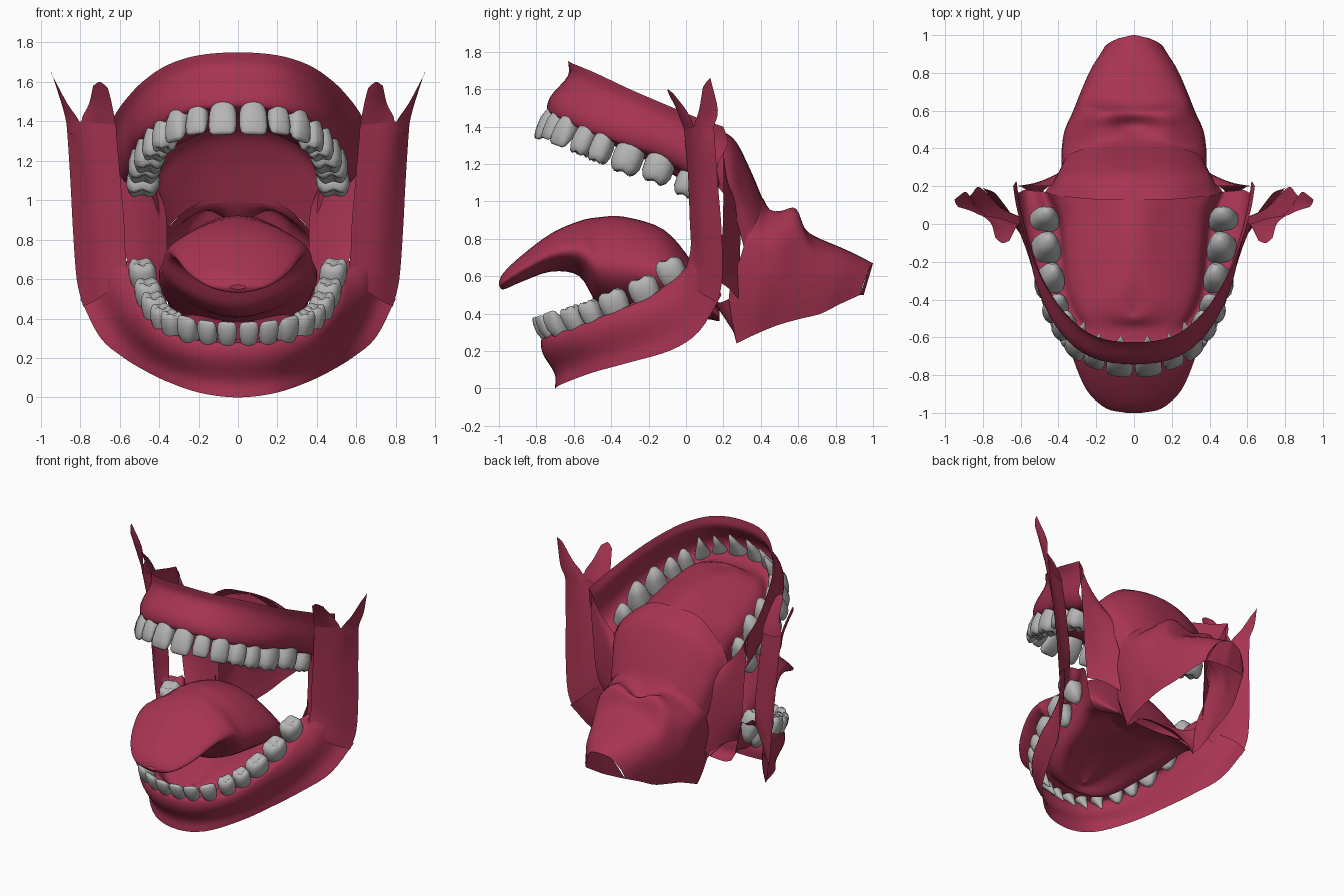
import bpy, bmesh, math
from mathutils import Vector as V


def material(name, rgb):
    m = bpy.data.materials.new(name)
    m.diffuse_color = (*rgb, 1)
    return m


GUM = material("gum pink", (0.39, 0.034, 0.085))
TOOTH = material("tooth grey", (0.46, 0.46, 0.46))


def finish(name, bm, mat):
    bmesh.ops.remove_doubles(bm, verts=bm.verts, dist=0.0005)
    bmesh.ops.recalc_face_normals(bm, faces=bm.faces)
    me = bpy.data.meshes.new(name)
    bm.to_mesh(me)
    bm.free()
    me.materials.append(mat)
    me.shade_smooth()
    ob = bpy.data.objects.new(name, me)
    bpy.context.collection.objects.link(ob)
    return ob


def spline(pts, n):
    # curve through the points, smooth across the mirror plane
    def ghost(a, b):
        if abs(a.x) < 1e-6 and b.x > 1e-6:
            return V((-b.x, b.y, b.z))
        return a * 2 - b
    p = [ghost(pts[0], pts[1])] + pts + [ghost(pts[-1], pts[-2])]
    out = []
    for i in range(1, len(p) - 2):
        a, b, c, d = p[i - 1:i + 3]
        for k in range(n):
            t = k / n
            out.append(0.5 * (2 * b + (c - a) * t + (2 * a - 5 * b + 4 * c - d) * t * t
                              + (3 * b - a - 3 * c + d) * t ** 3))
    return out + [pts[-1].copy()]


def patch(name, rows, n=4):
    # smooth sheet through a grid of points, mirrored in x
    rows = [spline([V(p) for p in r], n) for r in rows]
    cols = [spline([r[j] for r in rows], n) for j in range(len(rows[0]))]
    bm = bmesh.new()
    for s in (1, -1):
        g = [[bm.verts.new((max(p.x, 0) * s, p.y, p.z)) for p in c] for c in cols]
        for a, b in zip(g, g[1:]):
            for i in range(len(a) - 1):
                bm.faces.new((a[i], a[i + 1], b[i + 1], b[i]))
    return finish(name, bm, GUM)


def gum_rows(table, drop):
    # rim, outer wall, gum line, palate or mouth floor
    rows = []
    for rim, go, gi, sl, (my, mz) in table:
        rim, go, gi, sl = V(rim), V(go), V(gi), V(sl)
        mid = V((0, my, mz))
        wall1 = rim.lerp(go, 0.3) + V((0, 0.03 * drop, 0))
        wall2 = rim.lerp(go, 0.7)
        wall2 += V((wall2.x * 0.03, -0.018, 0))
        rows.append([rim, wall1, wall2, go, go.lerp(gi, 0.5), gi, sl,
                     sl.lerp(mid, 0.5) + V((0, 0, 0.02)), mid])
    return rows


# Upper gum with hard palate
upper = [
    [(0, -.63, 1.75), (0, -.74, 1.48), (0, -.62, 1.44), (0, -.55, 1.44), (-.45, 1.47)],
    [(.2, -.6, 1.735), (.23, -.7, 1.46), (.19, -.59, 1.43), (.16, -.53, 1.44), (-.4, 1.48)],
    [(.36, -.48, 1.685), (.385, -.57, 1.40), (.29, -.52, 1.37), (.26, -.46, 1.42), (-.3, 1.49)],
    [(.485, -.3, 1.6), (.49, -.36, 1.32), (.37, -.36, 1.29), (.31, -.32, 1.37), (-.18, 1.48)],
    [(.57, -.09, 1.51), (.53, -.15, 1.25), (.39, -.16, 1.2), (.34, -.14, 1.31), (-.05, 1.46)],
    [(.62, .08, 1.44), (.56, .02, 1.16), (.41, .02, 1.1), (.36, .02, 1.25), (.05, 1.43)],
    [(.64, .2, 1.4), (.58, .18, 1.1), (.47, .17, 1.08), (.4, .15, 1.22), (.13, 1.40)],
]
patch("upper_gum_and_palate", gum_rows(upper, 1))

# Lower gum with mouth floor
lower = [
    [(0, -.7, 0), (0, -.77, .27), (0, -.66, .29), (0, -.58, .22), (-.5, .25)],
    [(.2, -.66, .025), (.2, -.73, .28), (.17, -.63, .30), (.14, -.55, .22), (-.45, .28)],
    [(.37, -.5, .085), (.37, -.6, .32), (.28, -.55, .34), (.23, -.48, .25), (-.35, .32)],
    [(.48, -.3, .14), (.47, -.4, .40), (.36, -.39, .41), (.3, -.36, .3), (-.2, .36)],
    [(.585, -.08, .205), (.52, -.2, .48), (.4, -.2, .49), (.36, -.18, .35), (-.05, .38)],
    [(.70, .07, .305), (.55, -.03, .61), (.43, -.03, .60), (.42, 0, .42), (.08, .38)],
    [(.8, .19, .5), (.57, .03, .69), (.5, .1, .66), (.45, .12, .4), (.17, .36)],
]
patch("lower_gum_and_mouth_floor", gum_rows(lower, 0.6))

# Jaw branch rising behind the teeth, with its two prongs
patch("jaw_branch", [
    [(.56, 0, .64), (.68, .07, .52), (.785, .17, .46)],
    [(.572, .025, .75), (.71, .09, .66), (.818, .195, .6)],
    [(.578, .02, .9), (.73, .08, .88), (.837, .19, .85)],
    [(.6, .01, 1.15), (.75, .06, 1.13), (.85, .17, 1.1)],
    [(.62, -.01, 1.38), (.8, .04, 1.40), (.868, .15, 1.38)]])
patch("front_prong", [
    [(.615, 0, 1.33), (.71, .03, 1.34), (.79, .045, 1.37)],
    [(.62, -.01, 1.38), (.71, .01, 1.40), (.79, .035, 1.42)],
    [(.64, -.05, 1.49), (.70, -.04, 1.5), (.755, 0, 1.49)],
    [(.66, -.09, 1.57), (.70, -.10, 1.6), (.735, -.07, 1.58)]])
patch("rear_prong", [
    [(.79, .05, 1.36), (.835, .09, 1.34), (.865, .15, 1.33)],
    [(.81, .045, 1.41), (.845, .09, 1.40), (.872, .15, 1.40)],
    [(.865, .07, 1.49), (.885, .11, 1.49), (.895, .17, 1.49)],
    [(.93, .09, 1.61), (.945, .11, 1.64), (.95, .13, 1.66)]])

# Fold of tissue joining upper and lower gums
patch("mouth_corner_fold", [
    [(.64, .2, 1.4), (.56, .2, 1.25), (.44, .2, 1.12)],
    [(.61, .2, 1.05), (.5, .225, 1.02), (.37, .28, .96)],
    [(.585, .19, .78), (.48, .225, .77), (.36, .29, .76)],
    [(.52, .14, .58), (.44, .21, .55), (.35, .28, .48)]])

# Soft palate and throat hood, open underneath
patch("soft_palate", [
    [(0, .13, 1.4), (.2, .13, 1.38), (.4, .15, 1.22), (.47, .17, 1.08)],
    [(0, .25, 1.34), (.23, .24, 1.30), (.39, .24, 1.16), (.43, .23, 1.0)],
    [(0, .33, 1.2), (.21, .32, 1.18), (.37, .30, 1.03), (.40, .27, .9)],
    [(0, .42, .99), (.2, .41, .97), (.34, .37, .88), (.38, .31, .75)]])
patch("throat", [
    [(0, .41, 1.02), (.2, .40, .99), (.36, .34, .85), (.38, .29, .7), (.34, .23, .5), (.28, .27, .24)],
    [(0, .45, .95), (.18, .44, .95), (.36, .41, .82), (.38, .39, .67), (.36, .37, .5), (.3, .35, .28)],
    [(0, .52, .88), (.17, .51, .95), (.34, .5, .82), (.365, .5, .66), (.34, .49, .5), (.29, .48, .335)],
    [(0, .59, .92), (.16, .59, .96), (.28, .6, .84), (.32, .6, .65), (.31, .6, .5), (.28, .6, .37)],
    [(0, .66, .83), (.14, .66, .82), (.25, .69, .74), (.28, .7, .62), (.27, .71, .5), (.25, .72, .40)],
    [(0, .86, .74), (.11, .85, .73), (.18, .84, .69), (.22, .83, .62), (.22, .83, .54), (.21, .82, .45)],
    [(0, 1.0, .67), (.05, .99, .66), (.10, .975, .63), (.13, .96, .59), (.15, .945, .55), (.16, .93, .5)]])
patch("throat_end_wall", [
    [(0, 1.0, .67), (.05, .99, .66), (.10, .975, .63), (.16, .93, .5)],
    [(0, .95, .5), (.05, .945, .5), (.10, .94, .5), (.16, .93, .5)]])
# Band under the tongue root joining both throat sides
patch("throat_floor_band", [
    [(0, .13, .50), (.16, .14, .48), (.28, .18, .46), (.35, .23, .48)],
    [(0, .18, .42), (.14, .20, .39), (.24, .23, .34), (.31, .25, .33)],
    [(0, .25, .38), (.13, .26, .36), (.22, .27, .30), (.28, .27, .24)]])

# Tongue: y, top, bottom, half width
tongue = [(-1.0, .57, .55, .04), (-.975, .62, .53, .15), (-.88, .71, .57, .25),
          (-.72, .83, .625, .32), (-.57, .895, .60, .36), (-.47, .915, .45, .38),
          (-.33, .918, .41, .39), (-.12, .85, .40, .40), (.03, .68, .38, .37),
          (.12, .52, .37, .32), (.18, .42, .36, .28)]
patch("tongue", [
    [(0, y, t), (.55 * w, y, t - .13 * (t - b)), (w, y, b + .5 * (t - b)),
     (.75 * w, y, b + .2 * (t - b)), (0, y, b)] for y, t, b, w in tongue])

# Teeth: rings along the tooth as (height, width, depth)
FRONT = [(-1.05, .08, .1), (-.5, .42, .5), (0, .8, .9), (.3, .97, 1), (.7, 1, .7),
         (.92, .9, .4), (1.0, .68, .18)]
BACK = [(-.85, .3, .25), (-.4, .75, .65), (0, .9, .88), (.35, 1, 1), (.7, .98, .97),
        (.9, .82, .82), (.97, .6, .6), (.85, .2, .2)]


def teeth(name, table, axis):
    d = V(axis).normalized()
    pos = [V(t[:3]) for t in table]
    pos = [V((-pos[0].x, pos[0].y, pos[0].z))] + pos + [pos[-1] * 2 - pos[-2]]
    bm = bmesh.new()
    for i, (x, y, z, w, dep, h) in enumerate(table):
        t = pos[i + 2] - pos[i]
        out = V((t.y, -t.x, 0))
        out = (out - d * out.dot(d)).normalized()
        side = d.cross(out)
        molar = i > 2
        lean = 0.08 if molar else 0.25
        for s in (1, -1):
            rings = []
            for k, sx, sy in (BACK if molar else FRONT):
                ring = []
                for j in range(16):
                    a = math.tau * j / 16
                    c, e = math.cos(a), math.sin(a)
                    c = math.copysign(abs(c) ** .8, c)
                    e = math.copysign(abs(e) ** .8, e)
                    cusp = -.05 * math.cos(4 * a) if molar and k > .8 else 0
                    p = (pos[i + 1] + side * c * sx * w / 2
                         + out * (e * sy * dep / 2 + lean * h * k) + d * h * (k + cusp))
                    ring.append(bm.verts.new((p.x * s, p.y, p.z)))
                rings.append(ring)
            for a, b in zip(rings, rings[1:]):
                for j in range(16):
                    bm.faces.new((a[j], a[j - 1], b[j - 1], b[j]))
            bm.faces.new(rings[0])
            bm.faces.new(rings[-1])
    finish(name, bm, TOOTH)


teeth("upper_teeth", [
    (.075, -.70, 1.48, .145, .10, .17), (.2, -.67, 1.465, .115, .09, .15),
    (.295, -.61, 1.44, .125, .11, .16), (.365, -.52, 1.38, .12, .13, .14),
    (.41, -.43, 1.34, .12, .14, .14), (.44, -.285, 1.30, .165, .16, .16),
    (.465, -.12, 1.25, .165, .17, .16), (.475, .03, 1.16, .13, .17, .14)], (0, -.34, -.94))
teeth("lower_teeth", [
    (.053, -.74, .28, .1, .08, .12), (.15, -.72, .285, .1, .08, .12),
    (.245, -.67, .30, .11, .10, .125), (.33, -.585, .335, .115, .11, .11),
    (.38, -.49, .365, .115, .12, .11), (.42, -.365, .41, .16, .13, .12),
    (.45, -.205, .48, .165, .14, .12), (.48, -.06, .58, .155, .14, .12)], (0, -.36, .93))
